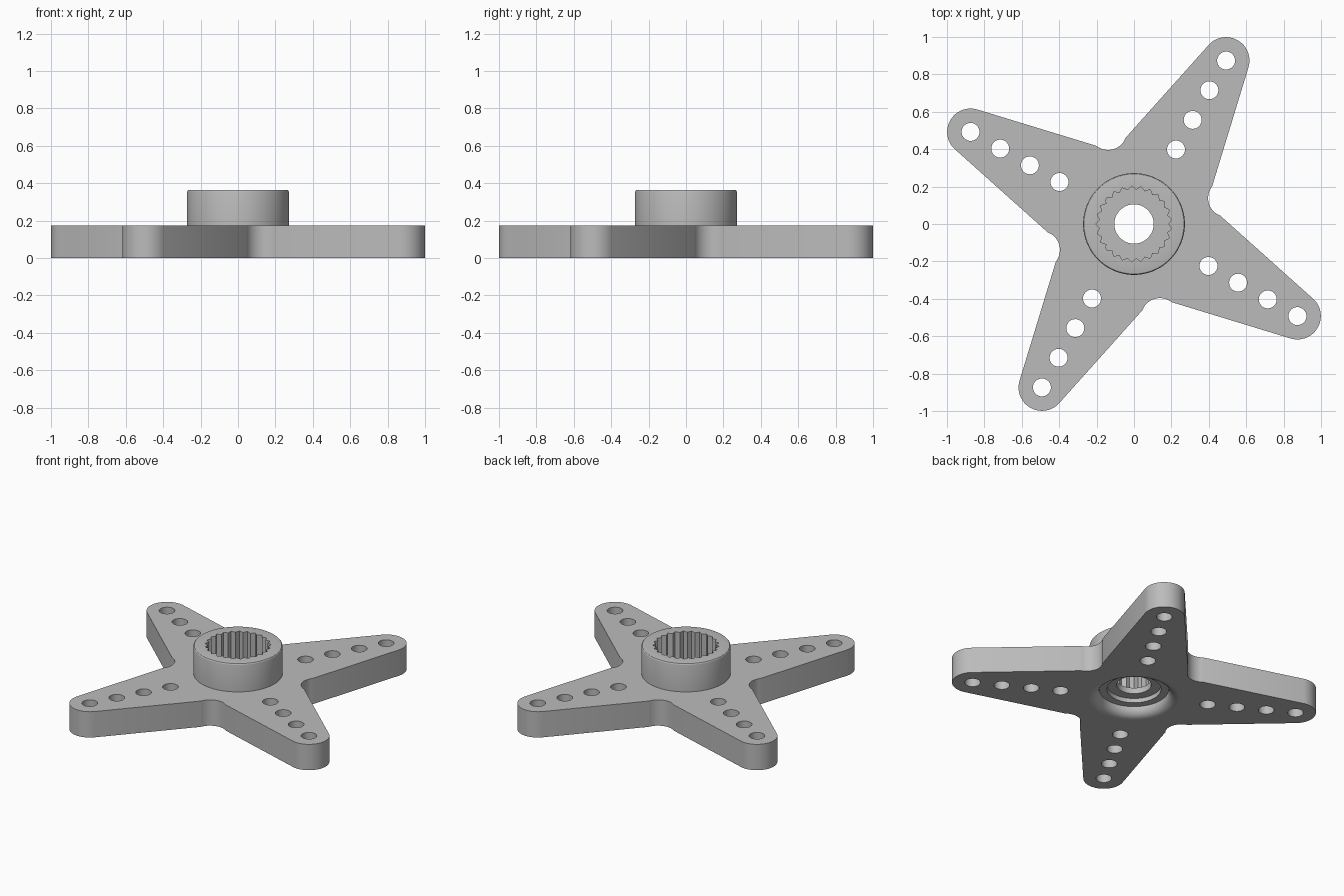
import bpy, bmesh
from math import sin, cos, pi, radians

old = bpy.data.objects.get("Cube")
if old:
    bpy.data.objects.remove(old)

grey = bpy.data.materials.new("light grey plastic")
grey.use_nodes = True
grey.diffuse_color = (0.5, 0.5, 0.5, 1)
grey.node_tree.nodes["Principled BSDF"].inputs["Base Color"].default_value = (0.5, 0.5, 0.5, 1)

ARM = radians(60.6)       # heading of the first arm
TIP, TIP_R = 1.003, 0.125
TAPER = radians(12.4)
PLATE_H, HUB_R, HUB_TOP = 0.174, 0.272, 0.364
TEETH = 25
SEGS = TEETH * 4


def arc(dist, heading, radius, start, end, n):
    """Points of an arc whose centre lies at polar (dist, heading)."""
    cx, cy = dist * cos(heading), dist * sin(heading)
    angles = [heading + start + (end - start) * i / n for i in range(n + 1)]
    return [(cx + radius * cos(a), cy + radius * sin(a)) for a in angles]


def circle(dist, heading, radius, n):
    return arc(dist, heading, radius, -heading, 2 * pi - heading, n)[:-1]


def finish(ob):
    ob.data.materials.clear()
    ob.data.materials.append(grey)
    bpy.ops.object.select_all(action='DESELECT')
    ob.select_set(True)
    bpy.context.view_layer.objects.active = ob
    bpy.ops.object.shade_smooth_by_angle(angle=radians(30))


# Star plate: tapered arms with round tips, round notches between, drilled holes
outline, holes = [], [circle(0, 0, HUB_R, SEGS)]
for k in range(4):
    a = ARM + k * pi / 2
    outline += arc(TIP, a, TIP_R, TAPER - pi / 2, pi / 2 - TAPER, 24)
    outline += arc(0.515, a + pi / 4, 0.1, pi + radians(-54) + 2 * radians(54),
                   pi - radians(54), 16)
    holes += [circle(0.457 + 0.182 * i, a, 0.048, 32) for i in range(4)]

curve = bpy.data.curves.new("star_plate_outline", 'CURVE')
curve.dimensions = '2D'
curve.fill_mode = 'BOTH'
curve.extrude = PLATE_H / 2
for pts in [outline] + holes:
    sp = curve.splines.new('POLY')
    sp.points.add(len(pts) - 1)
    for p, (x, y) in zip(sp.points, pts):
        p.co = (x, y, 0, 1)
    sp.use_cyclic_u = True
temp = bpy.data.objects.new("star_plate_outline", curve)
bpy.context.collection.objects.link(temp)
bpy.context.view_layer.update()
mesh = bpy.data.meshes.new_from_object(temp.evaluated_get(bpy.context.evaluated_depsgraph_get()))
bpy.data.objects.remove(temp)
bm = bmesh.new()
bm.from_mesh(mesh)
bmesh.ops.remove_doubles(bm, verts=bm.verts, dist=0.0001)
bmesh.ops.translate(bm, verts=bm.verts, vec=(0, 0, PLATE_H / 2))
bmesh.ops.recalc_face_normals(bm, faces=bm.faces)
bm.to_mesh(mesh)
bm.free()
plate = bpy.data.objects.new("star_plate", mesh)
bpy.context.collection.objects.link(plate)
finish(plate)

# Hub: lathed from the rounded underside recess, up the bore, to the toothed socket
profile = [(HUB_R - 0.06 * sin(t * pi / 12), 0.06 * (1 - cos(t * pi / 12)), 0) for t in range(7)]
profile += [(0.165, 0.06, 0), (0.165, 0.09, 0), (0.105, 0.09, 0), (0.105, 0.13, 0),
            (0.183, 0.13, 0.02), (0.183, HUB_TOP, 0.02)]
profile += [(HUB_R - 0.01 + 0.01 * sin(t * pi / 6), HUB_TOP - 0.01 + 0.01 * cos(t * pi / 6), 0)
            for t in range(4)]
profile.append((HUB_R, PLATE_H, 0))
WAVE = (0, 0.5, 1, 0.5)   # tooth shape over one pitch

bm = bmesh.new()
rings = []
for r, z, depth in profile:
    ring = []
    for i in range(SEGS):
        a, rr = 2 * pi * i / SEGS, r + depth * WAVE[i % 4]
        ring.append(bm.verts.new((rr * cos(a), rr * sin(a), z)))
    rings.append(ring)
for lo, hi in zip(rings, rings[1:]):
    for i in range(SEGS):
        j = (i + 1) % SEGS
        bm.faces.new((lo[j], lo[i], hi[i], hi[j]))
bmesh.ops.recalc_face_normals(bm, faces=bm.faces)
# The outer wall must face outwards
wall = max(bm.faces, key=lambda f: f.calc_center_median().xy.length + f.calc_center_median().z)
if wall.normal.dot(wall.calc_center_median()) < 0:
    bmesh.ops.reverse_faces(bm, faces=bm.faces)
mesh = bpy.data.meshes.new("hub")
bm.to_mesh(mesh)
bm.free()
hub = bpy.data.objects.new("hub", mesh)
bpy.context.collection.objects.link(hub)
finish(hub)
